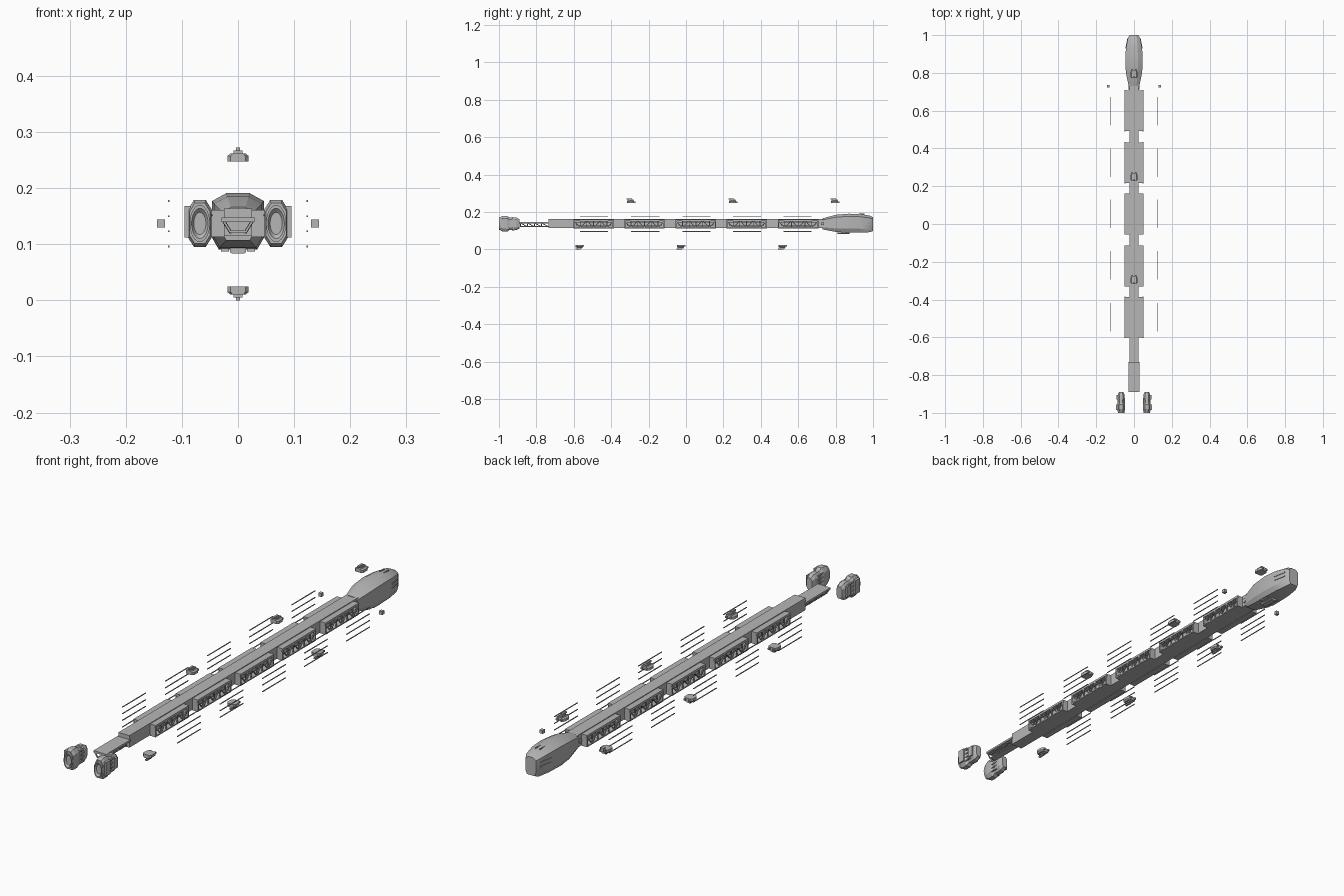
import bpy, bmesh, math
from mathutils import Vector, Matrix

if "Cube" in bpy.data.objects:
    bpy.data.objects.remove(bpy.data.objects["Cube"])

hull = bpy.data.materials.new("hull grey")
hull.diffuse_color = (0.47, 0.47, 0.47, 1)
hull.use_nodes = True
hull.node_tree.nodes["Principled BSDF"].inputs["Base Color"].default_value = hull.diffuse_color


def finish(name, bm):
    bmesh.ops.recalc_face_normals(bm, faces=bm.faces)
    me = bpy.data.meshes.new(name)
    bm.to_mesh(me)
    bm.free()
    me.materials.append(hull)
    ob = bpy.data.objects.new(name, me)
    bpy.context.collection.objects.link(ob)
    return ob


def box(bm, x0, x1, y0, y1, z0, z1):
    m = Matrix.Translation(((x0 + x1) / 2, (y0 + y1) / 2, (z0 + z1) / 2))
    m = m @ Matrix.Diagonal((abs(x1 - x0), y1 - y0, z1 - z0, 1))
    bmesh.ops.create_cube(bm, size=1, matrix=m)


def beam(bm, p, q, w):
    p, q = Vector(p), Vector(q)
    d = q - p
    m = Matrix.Translation((p + q) / 2) @ d.to_track_quat('Z', 'Y').to_matrix().to_4x4()
    bmesh.ops.create_cube(bm, size=1, matrix=m @ Matrix.Diagonal((w, w, d.length, 1)))


def loft(bm, rings):
    loops = [[bm.verts.new(c) for c in r] for r in rings]
    n = len(loops[0])
    for a, b in zip(loops, loops[1:]):
        for i in range(n):
            bm.faces.new((a[i], a[(i + 1) % n], b[(i + 1) % n], b[i]))
    bm.faces.new(loops[0])
    bm.faces.new(loops[-1])


def octagon(cx, y, hw, z0, z1, top=0.45, bottom=0.75, ct=0.14, cb=0.2):
    h = z1 - z0
    half = [(bottom * hw, z0), (hw, z0 + cb * h), (hw, z1 - ct * h), (top * hw, z1)]
    pts = half + [(-x, z) for x, z in reversed(half)]
    return [(cx + x, y, z) for x, z in pts]


# central spine and neck
bm = bmesh.new()
box(bm, -0.025, 0.025, -0.735, 0.74, 0.115, 0.164)
finish("spine", bm)

# cargo racks with lattice sides
rack_centers = [0.6, 0.324, 0.053, -0.222, -0.494]
bm = bmesh.new()
for yc in rack_centers:
    y0, y1 = yc - 0.108, yc + 0.108
    for s in (-1, 1):
        xi, xo = s * 0.024, s * 0.05
        xs = sorted((xi, xo))
        box(bm, *xs, y0, y1, 0.152, 0.161)
        box(bm, *xs, y0, y1, 0.113, 0.118)
        for a in (y0, y1 - 0.006):
            box(bm, *xs, a, a + 0.006, 0.118, 0.152)
        xf = s * 0.0475
        step = (y1 - y0) / 6
        for i in range(6):
            a, b = y0 + i * step, y0 + (i + 1) * step
            za, zb = (0.117, 0.153) if i % 2 else (0.153, 0.117)
            beam(bm, (xf, a, za), (xf, b, zb), 0.004)
            if i:
                beam(bm, (xf, a, 0.117), (xf, a, 0.153), 0.004)
        # inner cargo tanks
        box(bm, *sorted((xi, s * 0.036)), y0 + 0.015, y1 - 0.015, 0.128, 0.146)
finish("cargo_racks", bm)

# rear engine boom: deck plate above an open tapering truss
bm = bmesh.new()
box(bm, -0.029, 0.029, -0.89, -0.73, 0.14, 0.148)
box(bm, -0.014, 0.014, -0.885, -0.73, 0.12, 0.124)
for s in (-1, 1):
    for i in range(4):
        a = -0.885 + i * 0.0375
        beam(bm, (s * 0.026, a, 0.142), (s * 0.013, a, 0.121), 0.004)
        beam(bm, (s * 0.026, a, 0.142), (s * 0.013, a + 0.0375, 0.121), 0.004)
finish("engine_boom", bm)

# command hull
bm = bmesh.new()
loft(bm, [octagon(0, *v) for v in [
    (0.73, 0.028, 0.107, 0.166), (0.80, 0.043, 0.094, 0.185),
    (0.87, 0.046, 0.091, 0.191), (0.93, 0.043, 0.091, 0.189),
    (0.982, 0.033, 0.092, 0.181), (1.0, 0.023, 0.098, 0.172)]])
head = finish("command_hull", bm)
bpy.context.view_layer.objects.active = head
head.select_set(True)
bpy.ops.object.shade_smooth_by_angle(angle=math.radians(22))
head.select_set(False)

# hull fittings: belly pod, fins, bow slot, side rails and round hatches
bm = bmesh.new()
loft(bm, [octagon(0, y, 0.014, 0.083, 0.097) for y in (0.81, 0.875)])
for s in (-1, 1):
    box(bm, *sorted((s * 0.016, s * 0.03)), 0.83, 0.87, 0.087, 0.095)
    beam(bm, (s * 0.0435, 0.93, 0.152), (s * 0.033, 0.984, 0.152), 0.004)
    beam(bm, (s * 0.0435, 0.93, 0.135), (s * 0.033, 0.984, 0.135), 0.004)
    box(bm, *sorted((s * 0.008, s * 0.011)), 0.925, 0.955, 0.185, 0.191)
    bmesh.ops.create_cone(bm, cap_ends=True, segments=16, radius1=0.01, radius2=0.01, depth=0.006,
                          matrix=Matrix.Translation((s * 0.026, 0.722, 0.138)) @ Matrix.Rotation(math.pi / 2, 4, 'Y'))
box(bm, -0.015, 0.015, 0.998, 1.0, 0.13, 0.15)
finish("hull_fittings", bm)

# twin engines: chamfered shells, oval nozzles, side plates and ribs
for s, side in ((-1, "left"), (1, "right")):
    bm = bmesh.new()
    cx = s * 0.068
    def shell(y, hw, hh):
        return octagon(cx, y, hw, 0.137 - hh, 0.137 + hh, 0.5, 0.5, 0.2, 0.2)
    loft(bm, [shell(-0.992, 0.018, 0.036), shell(-0.98, 0.021, 0.042),
              shell(-0.955, 0.021, 0.042), shell(-0.945, 0.016, 0.034),
              shell(-0.93, 0.016, 0.033), shell(-0.928, 0.019, 0.036),
              shell(-0.905, 0.018, 0.033), shell(-0.89, 0.012, 0.024)])
    rings = []
    for y, k in ((-0.985, 1), (-1.0, 1), (-1.0, 0.82), (-0.993, 0.6)):
        rings.append([(cx + 0.018 * k * math.cos(t * math.pi / 12), y,
                       0.137 + 0.033 * k * math.sin(t * math.pi / 12)) for t in range(24)])
    loft(bm, rings)
    box(bm, *sorted((s * 0.085, s * 0.095)), -0.985, -0.955, 0.112, 0.168)
    box(bm, *sorted((s * 0.082, s * 0.092)), -0.93, -0.905, 0.118, 0.16)
    for dz in (-0.024, -0.008, 0.008, 0.024):
        beam(bm, (s * 0.086, -0.96, 0.137 + dz), (s * 0.086, -0.92, 0.137 + dz), 0.005)
        beam(bm, (s * 0.05, -0.96, 0.137 + dz), (s * 0.05, -0.92, 0.137 + dz), 0.005)
    finish(side + "_engine", bm)

# free-floating rod clusters beside each rack
bm = bmesh.new()
for yc in (0.597, 0.325, 0.055, -0.218, -0.493):
    for s in (-1, 1):
        for z in (0.096, 0.123, 0.150, 0.177):
            beam(bm, (s * 0.1235, yc - 0.075, z), (s * 0.1235, yc + 0.075, z), 0.003)
finish("side_rods", bm)

# small side buoys
bm = bmesh.new()
for s in (-1, 1):
    box(bm, *sorted((s * 0.13, s * 0.144)), 0.723, 0.737, 0.13, 0.144)
finish("side_buoys", bm)


# escort drones above and, inverted, below
def drone(name, y, base, f):
    bm = bmesh.new()
    loft(bm, [[(x, y + dy, base + f * z) for x, z in
               [(-w, 0), (w, 0), (w, 0.010), (w * 0.7, 0.015), (-w * 0.7, 0.015), (-w, 0.010)]]
              for dy, w in ((-0.021, 0.013), (-0.014, 0.019), (0.010, 0.019), (0.018, 0.014))])
    z = sorted((base + f * 0.014, base + f * 0.020))
    box(bm, -0.008, 0.008, y - 0.012, y + 0.014, *z)
    z = sorted((base + f * 0.019, base + f * 0.025))
    box(bm, -0.004, 0.004, y - 0.022, y + 0.006, *z)
    for s in (-1, 1):
        beam(bm, (s * 0.010, y + 0.014, base + f * 0.006), (s * 0.010, y + 0.025, base + f * 0.006), 0.007)
    finish(name, bm)


for i, y in enumerate((0.795, 0.25, -0.295)):
    drone(f"upper_drone_{i + 1}", y, 0.247, 1)
for i, y in enumerate((0.515, -0.028, -0.57)):
    drone(f"lower_drone_{i + 1}", y, 0.027 - 0.002, -1)
